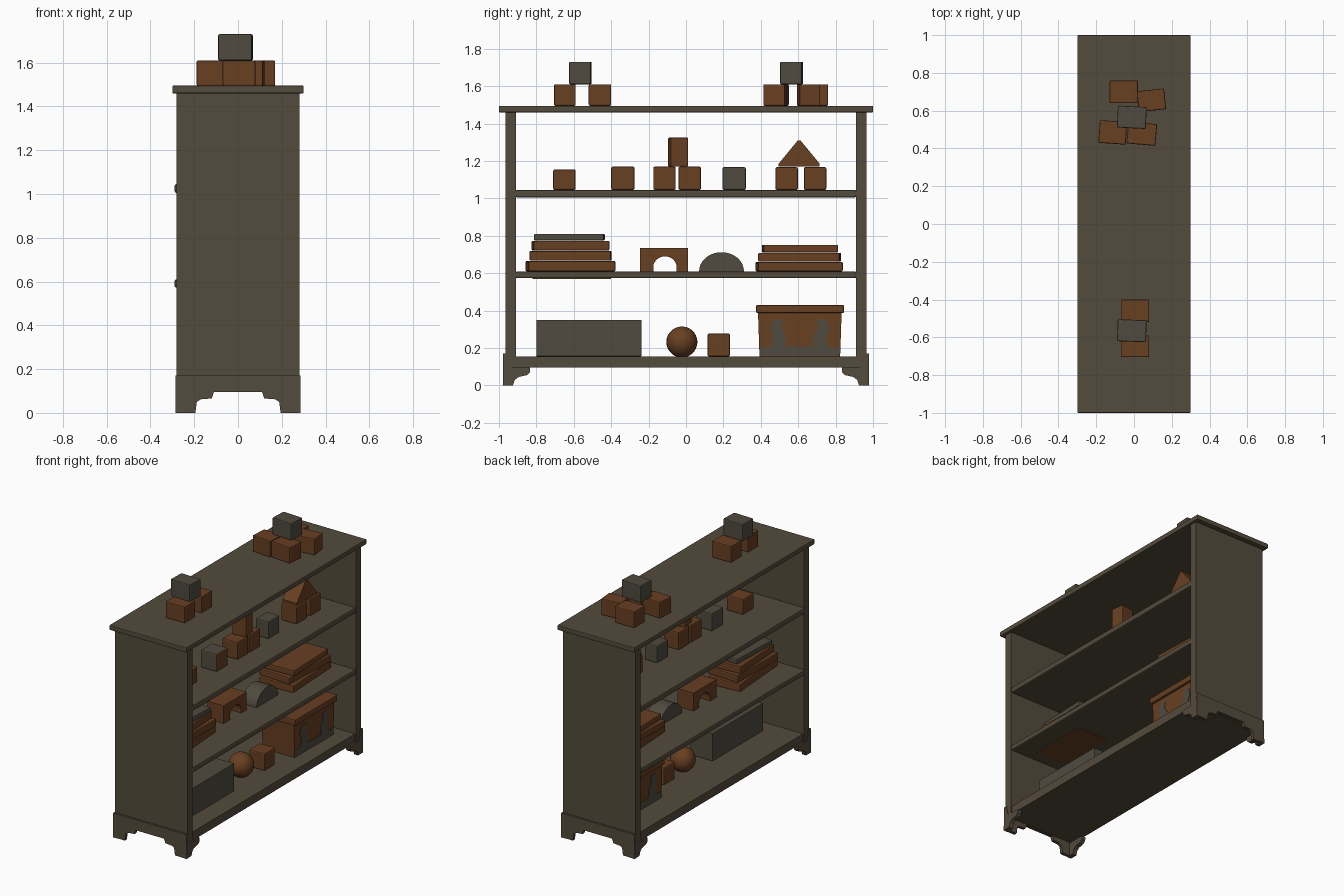
import bpy, math

if "Cube" in bpy.data.objects:
    bpy.data.objects.remove(bpy.data.objects["Cube"])

def mat(name, col):
    m = bpy.data.materials.new(name)
    m.diffuse_color = (*col, 1)
    m.use_nodes = True
    m.node_tree.nodes["Principled BSDF"].inputs["Base Color"].default_value = m.diffuse_color
    return m

WOOD = mat("dark wood", (0.088, 0.070, 0.045))
BROWN = mat("brown paint", (0.140, 0.050, 0.016))
GRAY = mat("gray paint", (0.080, 0.070, 0.050))

def mesh_obj(name, verts, faces, material, bevel=0.0):
    me = bpy.data.meshes.new(name)
    me.from_pydata(verts, [], faces)
    ob = bpy.data.objects.new(name, me)
    bpy.context.collection.objects.link(ob)
    me.materials.append(material)
    if bevel:
        b = ob.modifiers.new("bevel", 'BEVEL')
        b.width, b.segments, b.limit_method = bevel, 2, 'ANGLE'
    return ob

def box(name, x, y, z, material, bevel=0.0, turn=0.0):
    """Box from (min, max) ranges, turned about its own vertical axis in degrees."""
    cx, cy = sum(x) / 2, sum(y) / 2
    v = [(a - cx, b - cy, c) for c in z for a, b in
         ((x[0], y[0]), (x[1], y[0]), (x[1], y[1]), (x[0], y[1]))]
    f = [(3, 2, 1, 0), (4, 5, 6, 7)] + [(i, (i + 1) % 4, (i + 1) % 4 + 4, i + 4) for i in range(4)]
    ob = mesh_obj(name, v, f, material, bevel)
    ob.location = (cx, cy, 0)
    ob.rotation_euler.z = math.radians(turn)
    return ob

def prism(name, pts, lo, hi, axis, material, bevel=0.0):
    """Extrude a (side, z) outline along x or y."""
    n = len(pts)
    area = sum(pts[i][0] * pts[(i + 1) % n][1] - pts[(i + 1) % n][0] * pts[i][1] for i in range(n))
    if area < 0:
        pts = pts[::-1]
    if axis == 'x':
        v = [(d, p, z) for d in (lo, hi) for p, z in pts]
    else:
        v = [(p, d, z) for d in (hi, lo) for p, z in pts]
    f = [tuple(range(n))[::-1], tuple(range(n, 2 * n))]
    f += [(i, (i + 1) % n, (i + 1) % n + n, i + n) for i in range(n)]
    return mesh_obj(name, v, f, material, bevel)

# Bookcase carcass: top, ends and shelves, open on both long sides
box("top_board", (-.3, .3), (-1, 1), (1.46, 1.495), WOOD, .005)
for s in (-1, 1):
    box("end_panel", (-.282, .282), sorted((s * .908, s * .965)), (.1, 1.465), WOOD)
for name, z0, z1 in (("middle_shelf", .573, .61), ("upper_shelf", 1.005, 1.045)):
    box(name, (-.29, .28), (-.91, .91), (z0, z1), WOOD, .008)
box("bottom_shelf", (-.275, .275), (-.95, .95), (.095, .155), WOOD)

# Bracket feet: shaped end plinths and short returns on the long sides
half = [(.285, .17), (.285, 0), (.195, 0), (.188, .05), (.17, .062), (.12, .066), (.11, .095)]
end = half + [(-x, z) for x, z in half[::-1]]
ret = [(.98, 0), (.925, 0), (.915, .03), (.895, .045), (.85, .055), (.835, .07), (.833, .095),
       (.935, .1), (.955, .17), (.968, .17)]
for s in (-1, 1):
    prism("end_plinth", end, *sorted((s * .955, s * .978)), 'y', WOOD)
    for t in (-1, 1):
        prism("foot_bracket", [(s * y, z) for y, z in ret],
              *sorted((t * .255, t * .286)), 'x', WOOD)

# Toy blocks stacked on the top board
top_low, top_high = (1.495, 1.61), (1.61, 1.73)
for x, y, turn in (((-.13, .02), (.64, .76), 0), ((.02, .165), (.6, .71), 6),
                   ((-.185, -.04), (.425, .545), -4), ((-.035, .118), (.42, .535), -5),
                   ((-.07, .08), (-.52, -.4), 0), ((-.07, .08), (-.705, -.59), 0)):
    box("top_block", x, y, top_low, BROWN, .006, turn)
for y, turn in ((.565, -3), (-.565, -2)):
    box("top_gray_block", (-.088, .065), (y - .058, y + .058), top_high, GRAY, .006, turn)

# Toy blocks on the upper shelf
for x, y, h, c, turn in (((-.03, .1), (-.71, -.59), 1.155, BROWN, 0),
                         ((0, .12), (-.175, -.055), 1.17, BROWN, 0),
                         ((0, .12), (-.04, .08), 1.17, BROWN, 0),
                         ((0, .1), (.195, .32), 1.167, GRAY, 0),
                         ((0, .12), (.478, .598), 1.167, BROWN, 0),
                         ((0, .12), (.63, .75), 1.167, BROWN, 0)):
    box("shelf_block", x, y, (1.045, h), c, .008, turn)
two_tone = box("two_tone_block", (-.01, .115), (-.4, -.275), (1.045, 1.17), GRAY, .008)
two_tone.data.materials.append(BROWN)
for p in two_tone.data.polygons:
    p.material_index = 1 if p.normal.x > .5 else 0
box("tall_block", (.015, .115), (-.09, .005), (1.17, 1.325), BROWN, .006, 8)
prism("roof_block", [(.495, 1.17), (.715, 1.17), (.715, 1.185), (.612, 1.31), (.598, 1.31), (.495, 1.185)],
      0, .11, 'x', BROWN)

# Books on the middle shelf
for x, y, z, c, turn in (((-.13, .11), (-.85, -.385), (.61, .665), BROWN, 4),
                         ((-.13, .11), (-.835, -.4), (.667, .719), BROWN, -1),
                         ((-.12, .1), (-.82, -.415), (.721, .773), BROWN, 3),
                         ((-.1, .09), (-.81, -.437), (.775, .81), GRAY, -2),
                         ((-.11, .15), (.378, .832), (.61, .66), BROWN, 3),
                         ((-.11, .14), (.39, .825), (.662, .709), BROWN, -2),
                         ((-.1, .14), (.41, .81), (.711, .752), BROWN, 2)):
    box("book", x, y, z, c, .006, turn)
box("book_underlay", (-.1, .14), (-.82, -.4), (.569, .575), BROWN)

# Arch block and half-round block
arch = [(.01, .61), (.01, .735), (-.245, .735), (-.245, .61), (-.175, .61)]
arch += [(-.1125 + .0625 * math.cos(a), .632 + .058 * math.sin(a))
         for a in (math.pi * (1 - i / 12) for i in range(13))] + [(-.05, .61)]
prism("arch_block", arch, -.065, .06, 'x', BROWN)
prism("half_round_block", [(.19 + .12 * math.cos(math.pi * i / 16), .61 + .102 * math.sin(math.pi * i / 16))
                           for i in range(17)], -.02, .095, 'x', GRAY)

# Storage box, ball and block on the bottom shelf
box("long_box", (-.04, .138), (-.8, -.238), (.155, .35), GRAY, .004)
bpy.ops.mesh.primitive_uv_sphere_add(segments=24, ring_count=14, radius=.083, location=(.04, -.022, .232))
ball = bpy.context.object
ball.name = "ball"
ball.data.materials.append(BROWN)
bpy.ops.object.shade_smooth_by_angle()
box("floor_block", (.005, .125), (.115, .235), (.155, .277), BROWN, .008)

# Toy chest with tapering body, lid and painted shapes
chest = box("chest_body", (-.085, .165), (.385, .832), (.155, .39), BROWN)
for v in chest.data.vertices:
    if v.co.z < .2:
        v.co.y *= .965
box("chest_lid", (-.1, .182), (.375, .845), (.387, .43), BROWN, .006)
for lo, hi in ((.163, .168), (-.088, -.083)):
    prism("chest_painted_base", [(.395, .157), (.822, .157), (.822, .2), (.7, .208), (.52, .208), (.395, .2)],
          lo, hi, 'x', GRAY)
    for s in (-1, 1):
        shape = [(.075, .2), (.16, .2), (.14, .26), (.16, .3), (.14, .355), (.09, .35), (.1, .31), (.07, .26)]
        prism("chest_painted_shape", [(.608 + s * y, z) for y, z in shape], lo, hi, 'x', GRAY)
